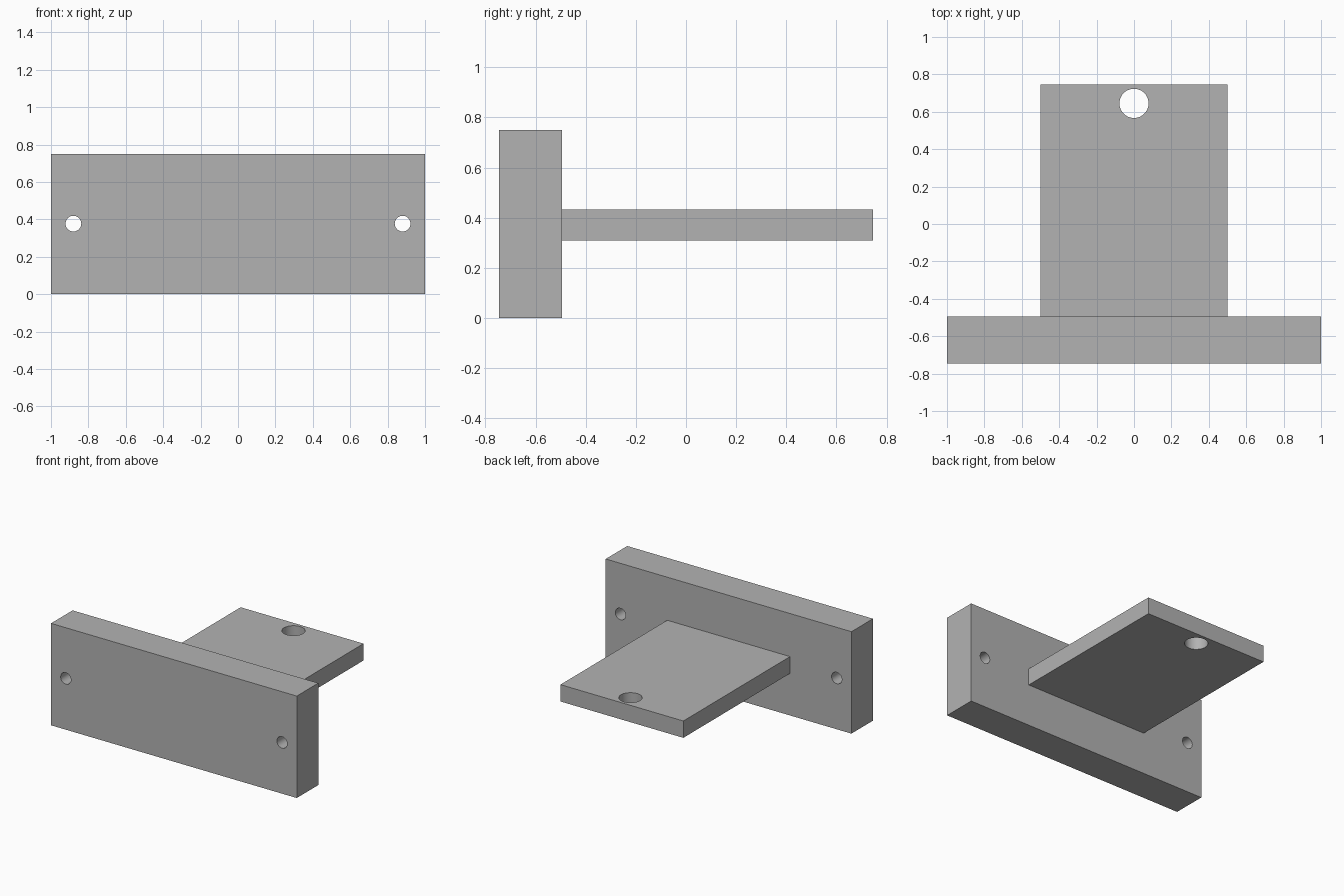
import bpy
from math import pi

cube = bpy.data.objects.get("Cube")
if cube:
    bpy.data.objects.remove(cube, do_unlink=True)

grey = bpy.data.materials.new("plain grey")
grey.use_nodes = True
colour = (0.45, 0.45, 0.45, 1)
grey.diffuse_color = colour
grey.node_tree.nodes["Principled BSDF"].inputs["Base Color"].default_value = colour


def box(name, low, high):
    """Box between two opposite corners."""
    centre = [(a + b) / 2 for a, b in zip(low, high)]
    bpy.ops.mesh.primitive_cube_add(size=1, location=centre)
    obj = bpy.context.object
    obj.name = name
    obj.scale = [b - a for a, b in zip(low, high)]
    bpy.ops.object.transform_apply(location=False, rotation=False, scale=True)
    obj.data.materials.append(grey)
    return obj


def drill(obj, centre, radius, rotation=(0, 0, 0)):
    """Cut a round through hole and discard the cutter."""
    bpy.ops.mesh.primitive_cylinder_add(
        vertices=48, radius=radius, depth=1, location=centre, rotation=rotation)
    cutter = bpy.context.object
    cutter.hide_render = True
    cutter.data.materials.append(grey)
    cut = obj.modifiers.new("hole", "BOOLEAN")
    cut.operation = "DIFFERENCE"
    cut.solver = "EXACT"
    cut.object = cutter
    bpy.context.view_layer.objects.active = obj
    bpy.ops.object.modifier_apply(modifier=cut.name)
    bpy.data.objects.remove(cutter, do_unlink=True)


# Upright mounting plate with a screw hole near each end
plate = box("mounting_plate", (-1, -0.745, 0), (1, -0.495, 0.75))
for side in (-1, 1):
    drill(plate, (side * 0.88, -0.62, 0.377), 0.042, (pi / 2, 0, 0))

# Flat tongue reaching back, with a larger hole near its end
tongue = box("tongue", (-0.5, -0.495, 0.309), (0.5, 0.745, 0.433))
drill(tongue, (0, 0.645, 0.37), 0.078)

# Smooth hole walls, sharp edges
for obj in (plate, tongue):
    bpy.ops.object.select_all(action="DESELECT")
    obj.select_set(True)
    bpy.context.view_layer.objects.active = obj
    bpy.ops.object.shade_smooth_by_angle()
